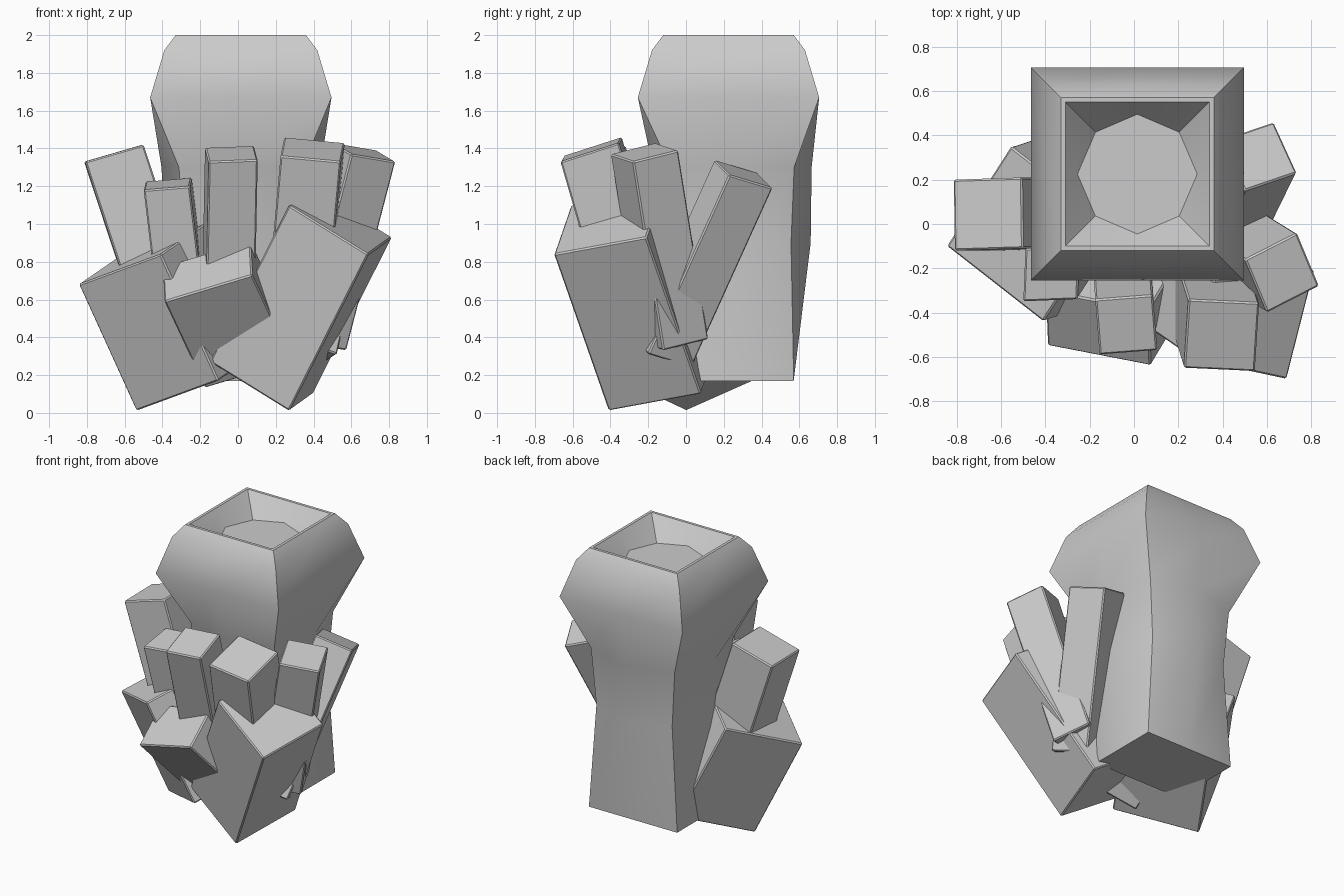
import bpy, bmesh
from math import radians
from mathutils import Vector

if "Cube" in bpy.data.objects:
    bpy.data.objects.remove(bpy.data.objects["Cube"])


def finish(name, bm, angle, bevel):
    bmesh.ops.recalc_face_normals(bm, faces=bm.faces[:])
    me = bpy.data.meshes.new(name)
    bm.to_mesh(me)
    bm.free()
    ob = bpy.data.objects.new(name, me)
    bpy.context.collection.objects.link(ob)
    bpy.ops.object.select_all(action='DESELECT')
    ob.select_set(True)
    bpy.context.view_layer.objects.active = ob
    if angle:
        bpy.ops.object.shade_smooth_by_angle(angle=radians(angle))
    if bevel:
        mod = ob.modifiers.new("edge_bevel", 'BEVEL')
        mod.width = bevel
        mod.segments = 1
        mod.limit_method = 'ANGLE'
        mod.angle_limit = radians(60)
    return ob


def block(name, corner, u, v, down):
    """Slanted block from one top corner and its three edge vectors."""
    o, u, v, d = map(Vector, (corner, u, v, down))
    bm = bmesh.new()
    top = [bm.verts.new(p) for p in (o, o + u, o + u + v, o + v)]
    low = [bm.verts.new(p.co + d) for p in top]
    bm.faces.new(top)
    bm.faces.new(low[::-1])
    for i in range(4):
        j = (i + 1) % 4
        bm.faces.new((top[i], low[i], low[j], top[j]))
    return finish(name, bm, 0, 0.008)


# Wrist column: eight-point rings, square at the ends and round at the waist
# z, centre y, half x, half y, corner factor
rings = [(0.17, 0.31, 0.345, 0.26, 1.0),
         (0.90, 0.26, 0.40, 0.40, 0.74),
         (1.30, 0.245, 0.42, 0.42, 0.78),
         (1.67, 0.225, 0.48, 0.48, 1.0),
         (1.92, 0.225, 0.405, 0.405, 1.0),
         (2.00, 0.225, 0.345, 0.345, 1.0),
         (2.00, 0.225, 0.325, 0.325, 1.0),
         (1.87, 0.225, 0.27, 0.27, 0.70)]
dirs = [(1, 0), (1, 1), (0, 1), (-1, 1), (-1, 0), (-1, -1), (0, -1), (1, -1)]
bm = bmesh.new()
loops = []
for z, cy, hx, hy, c in rings:
    loops.append([bm.verts.new((0.015 + dx * hx * (c if dx and dy else 1),
                                cy + dy * hy * (c if dx and dy else 1), z))
                  for dx, dy in dirs])
for a, b in zip(loops, loops[1:]):
    for i in range(8):
        j = (i + 1) % 8
        bm.faces.new((a[i], a[j], b[j], b[i]))
bm.faces.new(loops[0][::-1])
bm.faces.new(loops[-1])
finish("wrist_column", bm, 50, 0)

# Palm blocks
block("palm_left", (-0.845, -0.10, 0.68), (0.435, -0.34, 0.16),
      (0.29, 0.45, 0.20), (0.305, 0.10, -0.67))
block("palm_right", (0.69, -0.70, 0.84), (-0.42, 0.09, 0.26),
      (0.125, 0.49, 0.09), (-0.42, 0.29, -0.83))

# Front middle block
block("thumb_block", (-0.39, -0.55, 0.59), (0.465, -0.09, 0.14),
      (-0.01, 0.25, 0.185), (0.216, 0.36, -0.46))

# Finger blocks, left to right
fingers = [
    ((-0.81, -0.12, 1.33), (0.31, 0.01, 0.09), (-0.005, 0.32, 0), (0.33, 0, -1.0)),
    ((-0.50, -0.35, 1.18), (0.245, 0.01, 0.02), (0.01, 0.24, 0.045), (0.09, 0.14, -0.75)),
    ((-0.155, -0.59, 1.33), (0.26, 0.02, 0.01), (-0.02, 0.25, 0.075), (-0.02, 0.30, -1.0)),
    ((0.225, -0.65, 1.36), (0.32, -0.015, -0.03), (0.02, 0.31, 0.10), (-0.09, 0.29, -1.0)),
    ((0.60, -0.40, 1.37), (0.235, 0.12, -0.04), (-0.10, 0.24, 0.06), (-0.26, 0.16, -1.0)),
    ((0.50, 0.15, 1.34), (0.235, 0.08, -0.08), (-0.105, 0.23, -0.07), (-0.21, -0.43, -0.95)),
]
for n, f in enumerate(fingers, 1):
    block(f"finger_{n}", *f)
